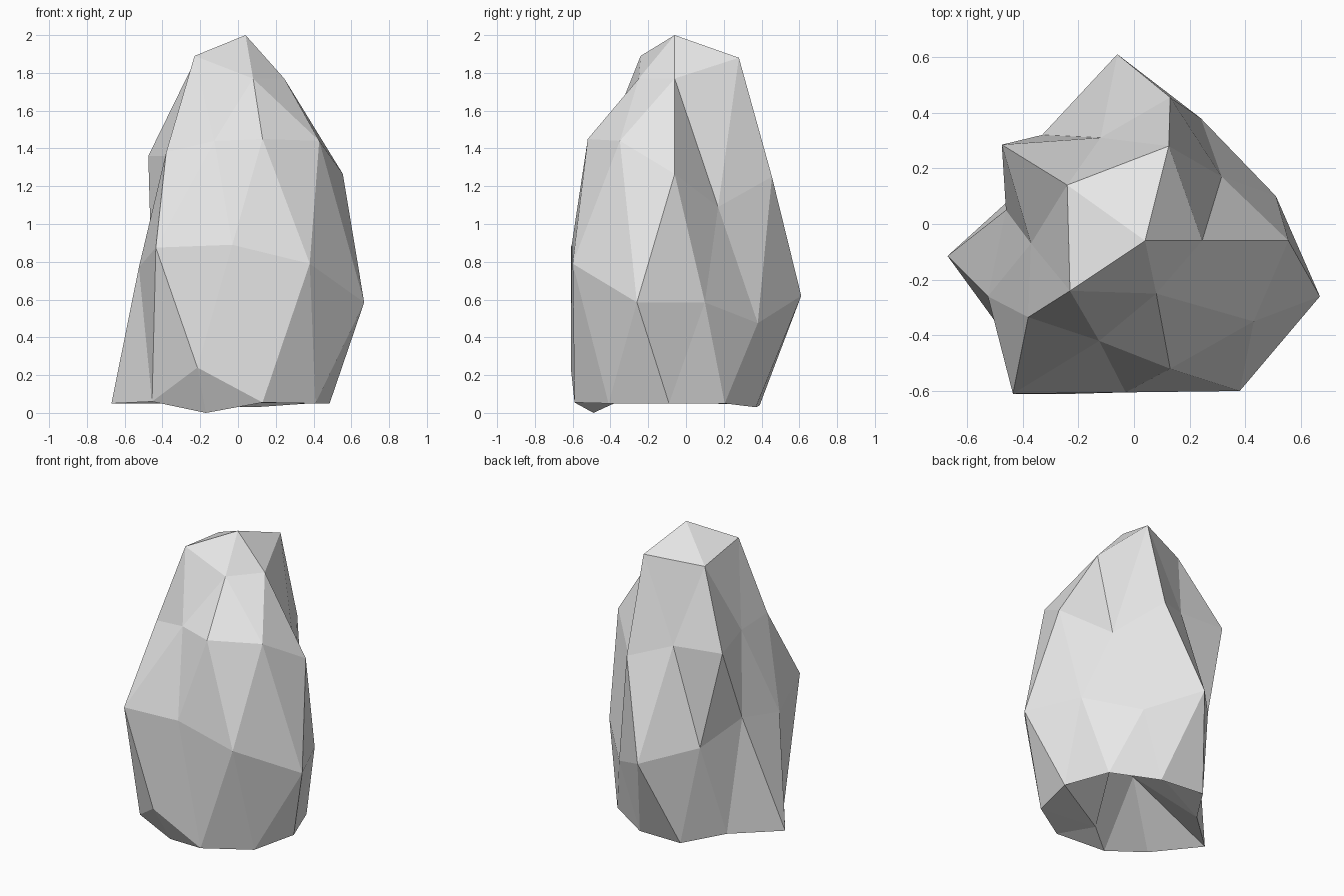
import bpy, bmesh

if "Cube" in bpy.data.objects:
    bpy.data.objects.remove(bpy.data.objects["Cube"])

# Boulder: a faceted ball made of stacked rings, each running counter-clockwise seen from above
peak = (0.04, -0.06, 2.0)
crown = [(-.23, -.24, 1.89), (.08, -.25, 1.77), (.245, -.06, 1.77), (.125, .28, 1.88), (-.24, .14, 1.84)]
shoulder = [(-.38, -.335, 1.38), (-.125, -.42, 1.44), (.13, -.52, 1.45), (.43, -.35, 1.44), (.555, -.06, 1.265),
            (.315, .17, 1.09), (.13, .455, 1.25), (-.12, .31, 1.33), (-.475, .285, 1.36), (-.37, -.07, 1.36)]
waist = [(-.525, -.26, .77), (-.435, -.61, .875), (-.03, -.605, .89), (.38, -.6, .79), (.668, -.26, .585),
         (.51, .1, .585), (.24, .38, .475), (-.06, .61, .62), (-.33, .32, .69), (-.46, .05, .83)]
foot = [(-.455, -.41, .06), (-.215, -.61, .24), (.13, -.59, .055), (.41, -.41, .05), (.485, -.09, .05),
        (.375, .205, .05), (.09, .37, .03), (-.23, .39, .04), (-.4, .13, .05), (-.67, -.115, .05)]
hollow = [(-.17, -.49, 0), (0, -.37, .055), (.22, .05, .25), (-.05, .15, .25), (-.12, -.15, .36)]
pit = (.12, -.1, .33)

bm = bmesh.new()


def ring(points):
    return [bm.verts.new(p) for p in points]


def tri(a, b, c):
    bm.faces.new((a, b, c))


def cap(tip, small, big, shift):
    """Close a ten-point ring with a five-point ring and a tip."""
    for i in range(5):
        k = 2 * i + shift
        here, nxt = small[i], small[(i + 1) % 5]
        before, mid, after = big[(k - 1) % 10], big[k % 10], big[(k + 1) % 10]
        tri(tip, here, nxt)
        tri(here, before, mid)
        tri(here, mid, after)
        tri(here, after, nxt)


c, s, w, f, h = map(ring, (crown, shoulder, waist, foot, hollow))
cap(bm.verts.new(peak), c, s, 0)
cap(bm.verts.new(pit), h, f, 1)

# Sides: two zigzag bands
for k in range(10):
    n = (k + 1) % 10
    tri(s[k], w[k], w[n])
    tri(s[k], w[n], s[n])
    tri(w[k], f[k], w[n])
    tri(w[n], f[k], f[n])

bmesh.ops.recalc_face_normals(bm, faces=bm.faces[:])
mesh = bpy.data.meshes.new("boulder")
bm.to_mesh(mesh)
bm.free()

stone = bpy.data.materials.new("light grey stone")
stone.diffuse_color = (0.8, 0.8, 0.8, 1)
stone.use_nodes = True
stone.node_tree.nodes["Principled BSDF"].inputs["Base Color"].default_value = stone.diffuse_color
mesh.materials.append(stone)
bpy.context.collection.objects.link(bpy.data.objects.new("boulder", mesh))
